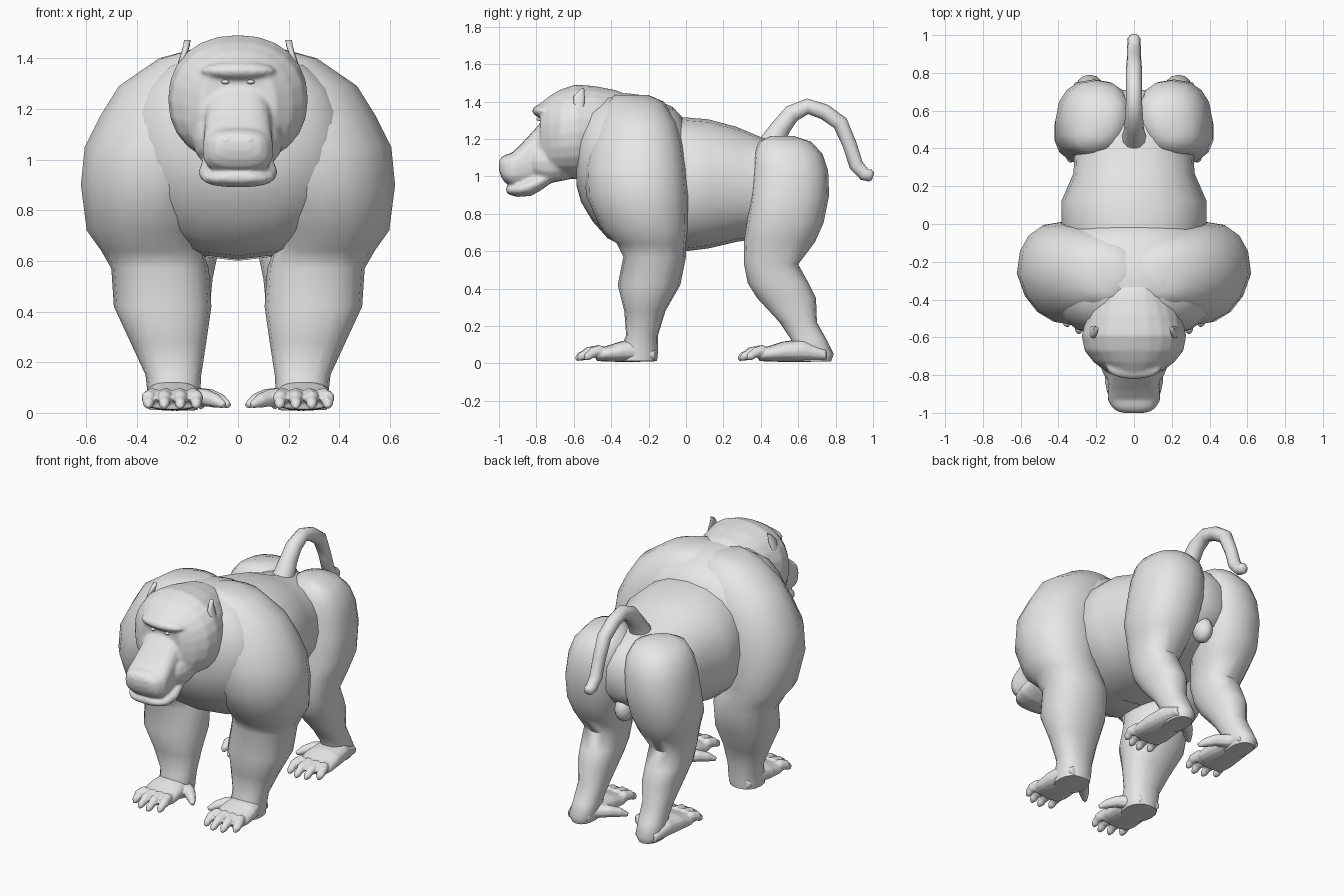
import bpy, bmesh, math
from mathutils import Vector

if "Cube" in bpy.data.objects:
    bpy.data.objects.remove(bpy.data.objects["Cube"])

fur = bpy.data.materials.new("grey_fur")
fur.diffuse_color = (0.8, 0.8, 0.8, 1)
fur.use_nodes = True
fur.node_tree.nodes["Principled BSDF"].inputs["Base Color"].default_value = fur.diffuse_color


def select(obs):
    bpy.ops.object.select_all(action='DESELECT')
    for ob in obs:
        ob.select_set(True)
    bpy.context.view_layer.objects.active = obs[0]


def skin(name, loops, mirror=False):
    """Bridge closed loops of points into a capped, smooth-shaded part."""
    bm = bmesh.new()
    rows = [[bm.verts.new(p) for p in lp] for lp in loops]
    n = len(rows[0])
    for r0, r1 in zip(rows, rows[1:]):
        for i in range(n):
            j = (i + 1) % n
            bm.faces.new((r0[i], r0[j], r1[j], r1[i]))
    bm.faces.new(rows[0][::-1])
    bm.faces.new(rows[-1])
    if mirror:
        geo = bmesh.ops.duplicate(bm, geom=bm.verts[:] + bm.edges[:] + bm.faces[:])["geom"]
        for v in geo:
            if isinstance(v, bmesh.types.BMVert):
                v.co.x = -v.co.x
    bmesh.ops.recalc_face_normals(bm, faces=bm.faces[:])
    me = bpy.data.meshes.new(name)
    bm.to_mesh(me)
    bm.free()
    ob = bpy.data.objects.new(name, me)
    bpy.context.collection.objects.link(ob)
    me.materials.append(fur)
    select([ob])
    bpy.ops.object.shade_smooth_by_angle(angle=math.radians(60))
    return ob


def fuse(name, obs, voxel, steps):
    """Melt overlapping parts into one soft surface."""
    select(obs)
    bpy.ops.object.join()
    ob = bpy.context.view_layer.objects.active
    ob.name = name
    rm = ob.modifiers.new("melt", 'REMESH')
    rm.mode, rm.voxel_size, rm.use_smooth_shade = 'VOXEL', voxel, True
    sm = ob.modifiers.new("soften", 'SMOOTH')
    sm.factor, sm.iterations = 0.5, steps
    for m in ("melt", "soften"):
        bpy.ops.object.modifier_apply(modifier=m)
    bpy.ops.object.shade_smooth()
    if not ob.data.materials:
        ob.data.materials.append(fur)
    return ob


def oval(n, power):
    """Unit superellipse."""
    for i in range(n):
        t = 2 * math.pi * i / n
        c, s = math.cos(t), math.sin(t)
        yield (math.copysign(abs(c) ** (2 / power), c), math.copysign(abs(s) ** (2 / power), s))


def along_y(name, rings, n=20, power=2.2, cx=0, mirror=False):
    """Rings (y, top, bottom, half_width) standing across the body."""
    return skin(name, [[(cx + a * u, y, (t + b) / 2 + (t - b) / 2 * v) for u, v in oval(n, power)]
                       for y, t, b, a in rings], mirror)


def along_z(name, rings, lean_front, lean_back, z_lean, n=16, power=2.3):
    """Mirrored limb from rings (z, inner, outer, front, back); leans shift x above z_lean."""
    loops = []
    for z, i, o, f, b in rings:
        w = min(1, max(0, (z - z_lean) / .15)) * min(1, max(0, (1.42 - z) / .2))
        loops.append([((i + o) / 2 + (o - i) / 2 * u + w * (lean_front * max(0, -v) + lean_back * max(0, v)),
                       (f + b) / 2 + (b - f) / 2 * v, z) for u, v in oval(n, power)])
    return skin(name, loops, True)


def tube(name, path, n=10, mirror=False):
    """Round tube through (x, y, z, radius) points."""
    pts = [Vector(p[:3]) for p in path]
    loops = []
    for k, p in enumerate(pts):
        d = (pts[min(k + 1, len(pts) - 1)] - pts[max(k - 1, 0)]).normalized()
        side = d.cross(Vector((0.02, 0.3, 1)) if abs(d.x) > 0.01 else Vector((1, 0, 0))).normalized()
        up = side.cross(d)
        loops.append([p + path[k][3] * (side * u + up * v) for u, v in oval(n, 2)])
    return skin(name, loops, mirror)


def ball(name, c, r, mirror=False):
    """Ellipsoid made of rings."""
    rings = []
    for k in range(9):
        t = math.pi * (0.04 + 0.92 * k / 8)
        s = math.sin(t)
        rings.append((c[1] - r[1] * math.cos(t), c[2] + r[2] * s, c[2] - r[2] * s, r[0] * s))
    return along_y(name, rings, 12, 2, c[0], mirror)


# Trunk
along_y("torso", [(.71, 1.05, .86, .09), (.645, 1.135, .78, .19), (.54, 1.19, .72, .275),
                  (.40, 1.21, .67, .315), (.27, 1.265, .65, .32), (.12, 1.305, .615, .385),
                  (0, 1.315, .6, .385), (-.1, 1.32, .6, .36)])
along_y("chest", [(.005, 1.29, .62, .34), (-.07, 1.37, .605, .40), (-.2, 1.43, .605, .44),
                  (-.32, 1.445, .62, .45), (-.42, 1.435, .67, .43), (-.5, 1.395, .76, .38),
                  (-.56, 1.30, .86, .30), (-.585, 1.2, .95, .18)])

# Front limbs, from shoulder to wrist
along_z("front_legs", [(1.435, .04, .18, -.38, -.2), (1.40, -.02, .31, -.42, -.12),
                       (1.29, -.05, .47, -.48, -.05), (1.17, .03, .545, -.52, -.015),
                       (1.05, .08, .605, -.54, 0), (.9, .14, .62, -.535, .01), (.72, .18, .597, -.455, .01),
                       (.64, .14, .54, -.37, 0), (.57, .115, .50, -.335, 0), (.42, .105, .49, -.365, -.03),
                       (.28, .125, .425, -.33, -.11), (.15, .145, .365, -.32, -.15),
                       (.06, .15, .355, -.36, -.15), (.012, .16, .35, -.36, -.155)], -.06, 0, .6)

# Hind limbs, from rump to heel
along_z("hind_legs", [(1.215, .12, .22, .45, .58), (1.185, .05, .31, .39, .67), (1.12, .02, .365, .365, .73),
                      (1.03, .02, .395, .355, .76),
                      (.9, .03, .415, .345, .765), (.75, .05, .42, .325, .735), (.65, .075, .39, .31, .69),
                      (.53, .10, .36, .31, .60), (.43, .11, .35, .33, .655), (.35, .12, .335, .38, .695),
                      (.22, .14, .315, .50, .70), (.13, .15, .31, .56, .75), (.05, .155, .315, .57, .79),
                      (.01, .17, .30, .57, .775)], .03, -.012, .6)

# Feet with four toes and a thumb each
for name, heel, y, cx in (("front", -.165, -.45, .258), ("hind", .75, .42, .24)):
    parts = [along_y("sole", [(heel, .08, .01, .075), (heel - .12, .13, .008, .1), (y + .1, .118, .008, .113),
                              (y + .02, .092, .01, .117), (y - .03, .067, .013, .1)], 16, 2.4, cx, True)]
    for k, reach in enumerate((.115, .14, .13, .09)):
        x = cx - .08 + k * .053
        tx = x + (k - 1.3) * .01
        parts.append(tube("toe", [(x, y + .06, .06, .03), (x, y - .01, .068, .033),
                                  (tx, y - reach * .55, .058, .03), (tx, y - reach * .85, .037, .024),
                                  (tx, y - reach, .02, .01)], 8, True))
    parts.append(tube("thumb", [(cx - .07, heel - .1, .06, .042), (cx - .13, heel - .14, .06, .036),
                                (cx - .17, heel - .18, .048, .029), (cx - .205, heel - .215, .03, .013)], 8, True))
    fuse(name + "_feet", parts, .007, 3)

# Tail and rump
tube("tail", [(0, y, z, r) for y, z, r in (
    (.43, 1.12, .08), (.47, 1.2, .062), (.51, 1.265, .052), (.565, 1.335, .048), (.65, 1.375, .042),
    (.74, 1.345, .042), (.825, 1.285, .042), (.875, 1.17, .038), (.91, 1.06, .038),
    (.955, 1.01, .035), (.985, 1.005, .033), (1.0, 1.0, .02))], 12)
ball("rump_lump", (0, .62, .75), (.055, .065, .08))

# Head
skull = along_y("skull", [(-.28, 1.42, 1.2, .1), (-.37, 1.46, 1.05, .2), (-.48, 1.482, 1, .25),
                          (-.59, 1.492, .985, .277), (-.67, 1.465, .99, .262), (-.73, 1.43, .995, .215),
                          (-.78, 1.39, 1.02, .15)], 24)
brow = ball("brow", (0, -.76, 1.35), (.15, .062, .038))
muzzle = along_y("muzzle", [(-.68, 1.33, .98, .15), (-.76, 1.305, .95, .135), (-.82, 1.24, .945, .134),
                            (-.88, 1.175, .94, .137), (-.93, 1.127, .945, .14), (-.97, 1.114, .968, .117),
                            (-.99, 1.1, 1.0, .092), (-1, 1.075, 1.035, .055)], 20, 2.8)
cheeks = ball("cheeks", (.09, -.72, 1.08), (.09, .13, .11), True)
jaw = along_y("jaw", [(-.62, 1.06, .985, .105), (-.72, 1.03, .965, .135), (-.78, 1.02, .922, .15),
                      (-.83, 1.0, .895, .157), (-.90, .97, .89, .143), (-.94, .95, .9, .108),
                      (-.962, .943, .913, .062)], 18, 2.4)
fuse("head", [skull, brow, muzzle, cheeks, jaw], .009, 7)
ball("eyes", (.05, -.785, 1.306), (.016, .014, .009), True)
ball("nostrils", (.045, -.968, 1.072), (.033, .032, .03), True)

# Ears, thin and pointed
skin("ears", [[(x + .013 * u, y + w * v, z) for u, v in oval(10, 2)] for x, y, z, w in (
    (.232, -.57, 1.345, .02), (.222, -.572, 1.39, .03), (.21, -.572, 1.425, .033),
    (.203, -.562, 1.45, .02), (.2, -.55, 1.472, .006))], True)
